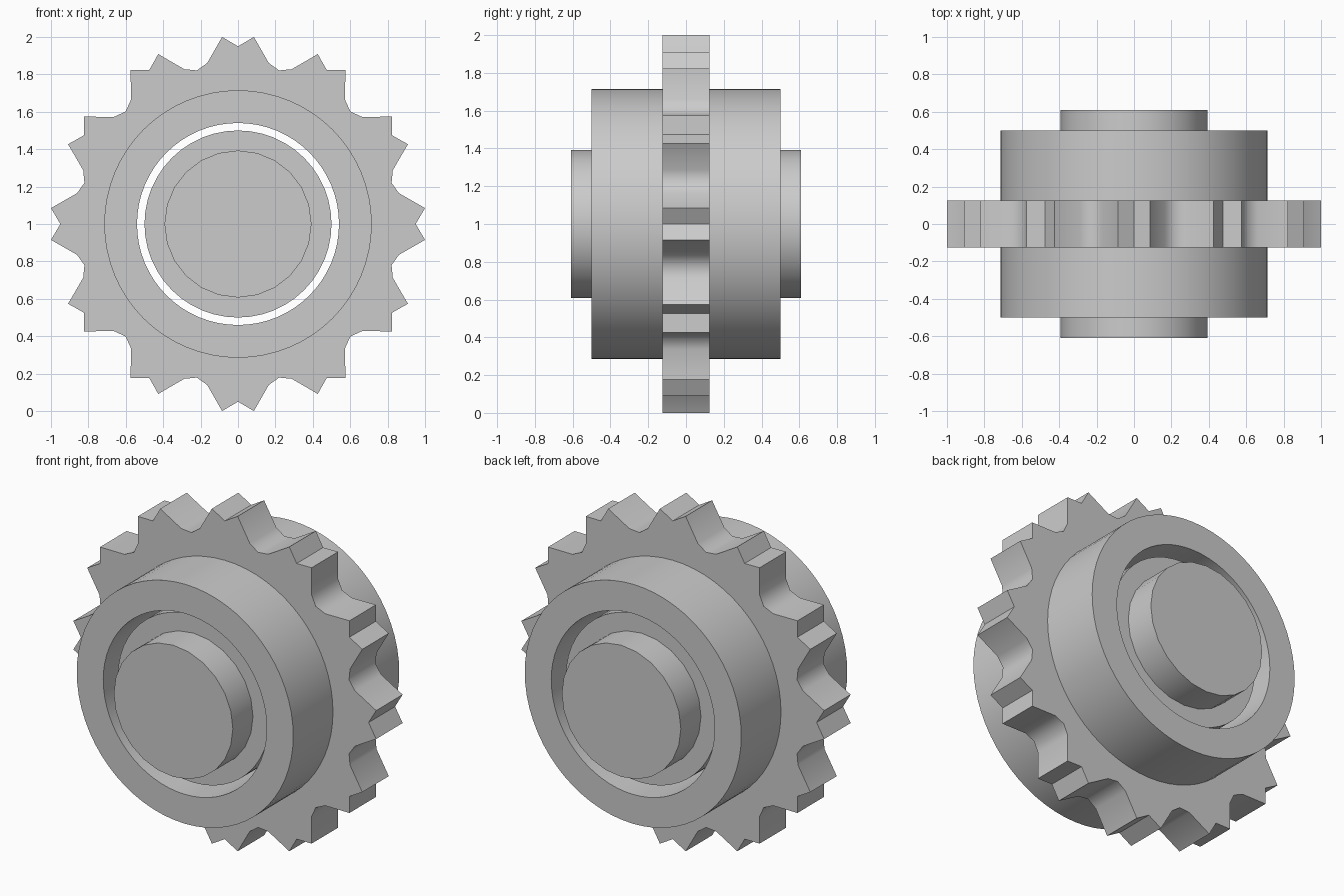
import bpy, bmesh
from math import sin, cos, radians, pi

cube = bpy.data.objects.get("Cube")
if cube:
    bpy.data.objects.remove(cube, do_unlink=True)

GREY = (0.6, 0.6, 0.6, 1.0)
steel = bpy.data.materials.new("grey steel")
steel.use_nodes = True
steel.diffuse_color = GREY
steel.node_tree.nodes["Principled BSDF"].inputs["Base Color"].default_value = GREY


def finish(name, bm):
    bmesh.ops.recalc_face_normals(bm, faces=bm.faces)
    mesh = bpy.data.meshes.new(name)
    bm.to_mesh(mesh)
    bm.free()
    mesh.materials.append(steel)
    ob = bpy.data.objects.new(name, mesh)
    ob.location.z = 1
    bpy.context.collection.objects.link(ob)
    bpy.ops.object.select_all(action='DESELECT')
    ob.select_set(True)
    bpy.context.view_layer.objects.active = ob
    bpy.ops.object.shade_smooth_by_angle(angle=radians(52))


def circle(radius, segments):
    return [(2 * pi * i / segments, radius) for i in range(segments)]


def extruded(name, outline, half_depth, bore=None):
    """Extrude a polar outline along y, solid or with a matching bore outline."""
    bm = bmesh.new()

    def loop(points, y):
        return [bm.verts.new((r * sin(a), y, r * cos(a))) for a, r in points]

    def strip(a, b):
        for i in range(len(a)):
            j = (i + 1) % len(a)
            bm.faces.new((a[i], a[j], b[j], b[i]))

    front, back = loop(outline, -half_depth), loop(outline, half_depth)
    strip(front, back)
    if bore:
        inner_front, inner_back = loop(bore, -half_depth), loop(bore, half_depth)
        strip(inner_front, inner_back)
        strip(front, inner_front)
        strip(back, inner_back)
    else:
        bm.faces.new(front)
        bm.faces.new(back)
    finish(name, bm)


# Sprocket: twelve notched teeth with rounded valleys
tooth = [(0, 0.95), (4.86, 1.0036), (10.86, 0.876),
         (15, 0.85), (19.14, 0.876), (25.14, 1.0036)]
teeth = [(radians(30 * k + a), r) for k in range(12) for a, r in tooth]
extruded("toothed_wheel", teeth, 0.125, [(a, 0.6) for a, r in teeth])

# Wide hub ring with an open bore
extruded("hub_ring", circle(0.715, 64), 0.5, circle(0.54, 64))

# Recessed core and the narrower shaft sticking out of both ends
extruded("inner_core", circle(0.5, 48), 0.42)
extruded("shaft", circle(0.393, 24), 0.61)
